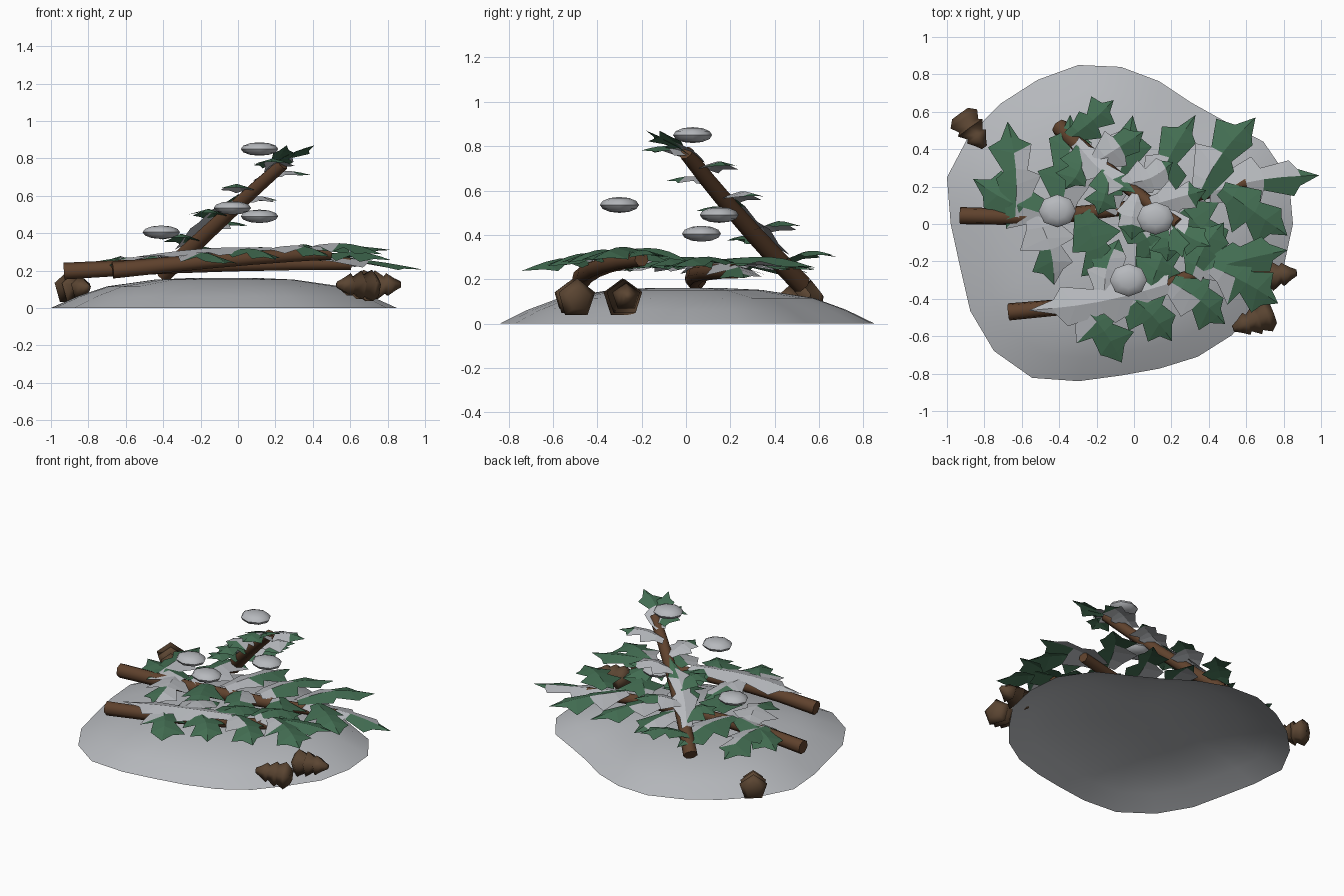
import bpy, bmesh, math, random
from mathutils import Vector

if "Cube" in bpy.data.objects:
    bpy.data.objects.remove(bpy.data.objects["Cube"])
random.seed(4)

def mat(name, c):
    m = bpy.data.materials.new(name)
    m.diffuse_color = (*c, 1)
    m.use_nodes = True
    m.node_tree.nodes["Principled BSDF"].inputs["Base Color"].default_value = m.diffuse_color
    return m

SNOW = mat("snow", (0.47, 0.485, 0.51))
GREEN = mat("needle green", (0.056, 0.155, 0.085))
BARK = mat("bark brown", (0.115, 0.054, 0.026))
CONE = mat("cone brown", (0.105, 0.060, 0.032))
UP = Vector((0, 0, 1))

def make(name, bm, mats, angle=None):
    me = bpy.data.meshes.new(name)
    bm.to_mesh(me)
    bm.free()
    ob = bpy.data.objects.new(name, me)
    bpy.context.collection.objects.link(ob)
    for m in mats:
        me.materials.append(m)
    if angle:
        bpy.context.view_layer.objects.active = ob
        ob.select_set(True)
        bpy.ops.object.shade_smooth_by_angle(angle=math.radians(angle))
        ob.select_set(False)

def skin(bm, rings):
    for a, b in zip(rings, rings[1:]):
        n = len(a)
        for i in range(n):
            bm.faces.new((a[i], a[(i + 1) % n], b[(i + 1) % n], b[i]))

def tube(name, pts, radii, sides, m, angle):
    """Round sweep along a path, capped at both ends."""
    bm = bmesh.new()
    rings = []
    for k, (p, r) in enumerate(zip(pts, radii)):
        d = (pts[min(k + 1, len(pts) - 1)] - pts[max(k - 1, 0)]).normalized()
        u = d.cross(UP).normalized()
        v = u.cross(d)
        angles = [math.pi / 2 + math.tau * i / sides for i in range(sides)]
        rings.append([bm.verts.new(p + r * (math.cos(a) * u + math.sin(a) * v)) for a in angles])
    skin(bm, rings)
    bm.faces.new(rings[0])
    bm.faces.new(rings[-1])
    bmesh.ops.recalc_face_normals(bm, faces=bm.faces)
    make(name, bm, [m], angle)

# Snow mound: open shell, uneven rim shrunk upwards in rings
rim = (.92, .93, .88, .78, .75, .79, .84, .88, .89, .91, .94, .963,
       .91, .89, .93, .96, .95, .87, .81, .8, .82, .84, .85, .9)
bm = bmesh.new()
rings = []
for s, z in ((1, 0), (.85, .062), (.68, .115), (.4, .152), (.2, .16)):
    rings.append([bm.verts.new((-.07 + s * r * math.cos(math.tau * i / 24),
                                s * r * math.sin(math.tau * i / 24), z)) for i, r in enumerate(rim)])
skin(bm, rings)
bm.faces.new(rings[-1])
make("snow_mound", bm, [SNOW], 60)

# Jagged needle spray: lobed half-widths along an arched spine;
# cover = how many root segments are snowy on the left and right halves
LOBES = (.4, .6, 1.05, .55, .9, .4, 0)
count = 0

def spray(a, b, width, arch, cover):
    global count
    count += 1
    d = b - a
    side = UP.cross(d).normalized()
    bend = random.uniform(-.03, .03)
    bm = bmesh.new()
    n = len(LOBES) - 1
    curve = [math.sin(math.pi * i / n) for i in range(n + 1)]
    spine = [bm.verts.new(a + d * (i / n) + UP * arch * c + side * bend * c) for i, c in enumerate(curve)]
    for s, snowy in zip((1, -1), cover):
        edge = []
        for v, w in zip(spine[:-1], LOBES):
            ww = width * w * random.uniform(.75, 1.2)
            edge.append(bm.verts.new(v.co + side * s * ww - UP * .3 * ww + d * (.08 if w > .8 else -.02)))
        edge.append(spine[-1])
        for i in range(n):
            q = [spine[i], spine[i + 1], edge[i + 1], edge[i]]
            if i == n - 1:
                q.pop(2)
            f = bm.faces.new(q)
            f.material_index = int(i < int(snowy))
    bmesh.ops.recalc_face_normals(bm, faces=bm.faces)
    bm.faces.ensure_lookup_table()
    if bm.faces[0].normal.z < 0:
        bmesh.ops.reverse_faces(bm, faces=bm.faces)
    make(f"needle_spray_{count}", bm, [GREEN, SNOW])

def branch(name, start, bend, end, t0, t1, first, lengths, angles, width, rise, tip, covers):
    """Bark tube with sprays on alternating sides, plus one spray off its end."""
    p0, p1, p2 = Vector(start), Vector(bend), Vector(end)
    at = lambda t: p0 * (1 - t) ** 2 + p1 * 2 * t * (1 - t) + p2 * t * t
    tube(name, [at(i / 5) for i in range(6)], [.047 - .013 * i / 5 for i in range(6)], 7, BARK, 60)
    way = p2 - p0
    heading = math.atan2(way.y, way.x)
    covers = covers.split()
    n = len(covers) - 1
    for k in range(n):
        f = k / (n - 1)
        s = first * (-1) ** k
        turn = heading + s * math.radians(angles[0] + (angles[1] - angles[0]) * f)
        ln = lengths[0 if s > 0 else 1] * random.uniform(.9, 1.1)
        root = at(t0 + (t1 - t0) * f) + UP * .05
        spray(root, root + Vector((ln * math.cos(turn), ln * math.sin(turn), rise)), width, .03, covers[k])
    root = at(.88) + UP * .04
    spray(root, p2 + Vector(tip), width * .9, .015, covers[-1])
    return at

back = branch("back_branch", (-.93, .045, .195), (-.2, 0, .24), (.6, .22, .235),
              .2, .92, 1, (.54, .4), (88, 42), .13, -.03, (.39, .04, -.03),
              "04 63 04 00 52 30 31 01 30 00 53")
front = branch("front_branch", (-.67, -.47, .2), (0, -.43, .27), (.49, -.2, .29),
               .3, .93, -1, (.36, .37), (68, 42), .125, -.05, (.33, .06, .02),
               "12 35 01 00 03 01 02 01")
raised = branch("raised_branch", (-.4, .52, .18), (-.1, .23, .47), (.24, 0, .77),
                .1, .9, 1, (.29, .24), (80, 50), .1, .02, (.17, -.12, .1),
                "00 00 33 00 55 44 44 30 32")

# Extra sprays: far left, snowy ones lying along the front and raised branches, tip
spray(back(.33) + UP * .05, Vector((-.86, .24, .22)), .12, .02, "20")
spray(front(.7) + UP * .05, front(.08) + UP * .06, .11, .02, "66")
spray(raised(.15) + UP * .06, raised(.65) + UP * .05, .08, .01, "45")
spray(raised(.9) + UP * .03, raised(1) + Vector((.02, -.18, .1)), .08, .01, "02")

# Small flattened snow clumps
for n, p in enumerate([(-.41, .07, .405), (-.03, -.3, .535), (.115, .03, .85), (.115, .15, .49)]):
    bm = bmesh.new()
    bmesh.ops.create_uvsphere(bm, u_segments=8, v_segments=6, radius=.1)
    for v in bm.verts:
        v.co = Vector((v.co.x, v.co.y * .88, v.co.z * .36)) + Vector(p)
    make(f"snow_clump_{n + 1}", bm, [SNOW], 60)

# Pine cones: stepped five-sided scales from fat end to tip
profile = [(0, .055), (.16, .092), (.36, .066), (.42, .085), (.62, .05), (.68, .066), (.86, .036), (1, .018)]
for n, (a, b) in enumerate([((-.93, .59, .105), (-.8, .41, .11)),
                            ((.64, -.29, .11), (.87, -.26, .125)),
                            ((.745, -.48, .11), (.53, -.56, .125))]):
    a, b = Vector(a), Vector(b)
    tube(f"pine_cone_{n + 1}", [a.lerp(b, t) for t, _ in profile], [r for _, r in profile], 5, CONE, 80)
